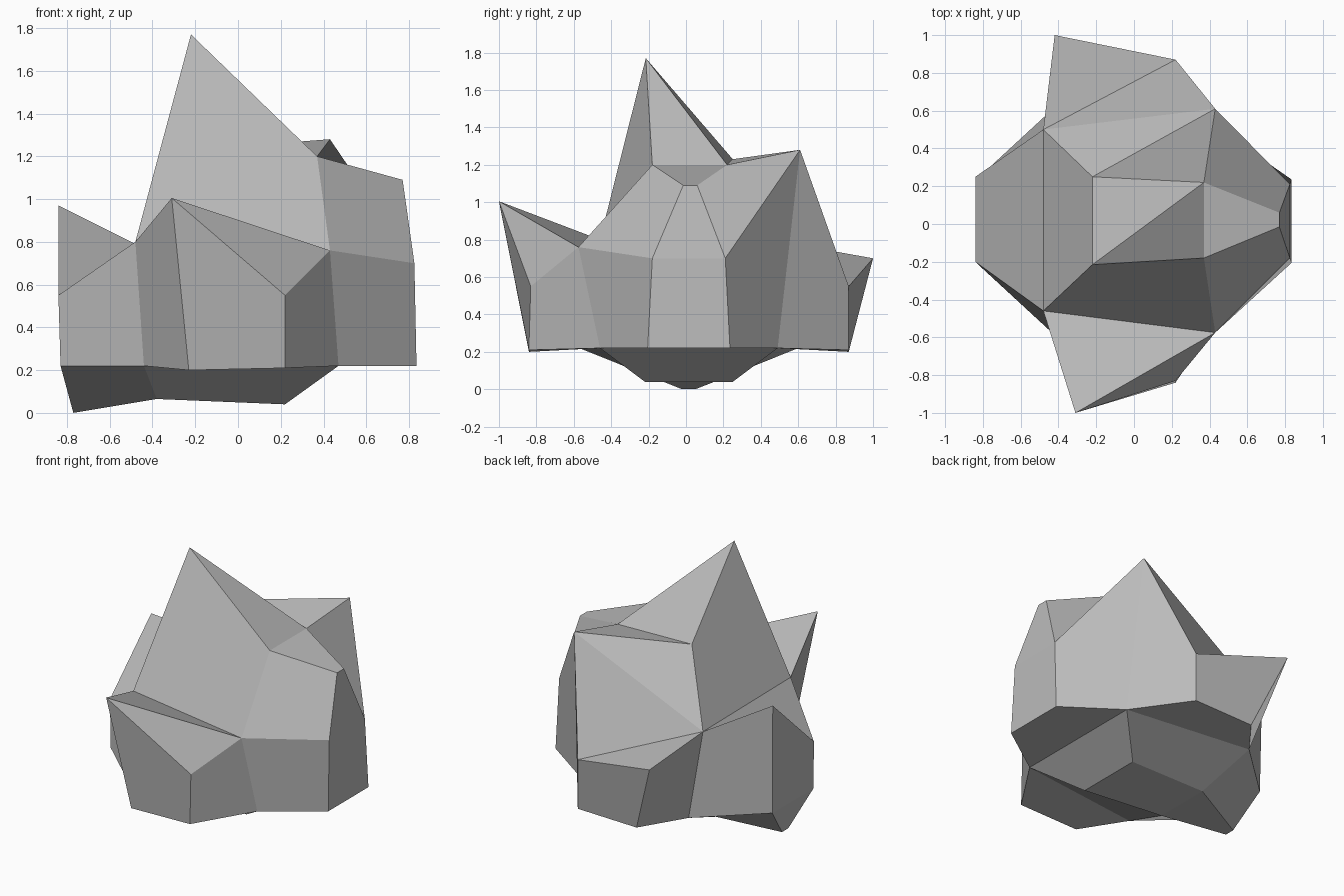
import bpy, bmesh

if "Cube" in bpy.data.objects:
    bpy.data.objects.remove(bpy.data.objects["Cube"])

stone = bpy.data.materials.new("grey_stone")
stone.diffuse_color = (0.5, 0.5, 0.5, 1)
stone.use_nodes = True
stone.node_tree.nodes["Principled BSDF"].inputs["Base Color"].default_value = stone.diffuse_color

bm = bmesh.new()
V = lambda x, y, z: bm.verts.new((x, y, z))
MID = 0.015  # plane the lower half is mirrored about


def pair(x, half, z):
    """Front and back vertex of a mirrored pair."""
    return V(x, MID - half, z), V(x, MID + half, z)


def half_cap(spine, knee, out_knee, out_spine):
    """Slope beside the central strip, plus the flap beyond it."""
    _, s1, s2, s3, s4, s5 = spine
    for f in ((s1, s2, s3, knee), (s3, s4, s5, knee)):
        bm.faces.new(f)
    return bm.faces.new((s1, knee, out_knee, out_spine))


def strip(front, back):
    for i in range(5):
        bm.faces.new((front[i], front[i + 1], back[i + 1], back[i]))


# upper half: front and back spines running left to right
top_f = [V(-.84, -.20, .55), V(-.48, -.46, .80), V(-.22, -.215, 1.77),
         V(.37, -.18, 1.20), V(.77, -.015, 1.09), V(.825, -.18, .70)]
top_b = [V(-.84, .25, .97), V(-.48, .50, .79), V(-.22, .25, 1.23),
         V(.37, .22, 1.20), V(.77, .06, 1.09), V(.825, .21, .70)]
knee_f, flap_f, tip_f = V(.43, -.575, .76), V(.22, -.83, .55), V(-.31, -1, 1.005)
knee_b, flap_b, tip_b = V(.43, .61, 1.28), V(.22, .87, .55), V(-.42, 1, .70)
strip(top_f, top_b)
flap_face_f = half_cap(top_f, knee_f, flap_f, tip_f)
flap_face_b = half_cap(top_b, knee_b, flap_b, tip_b)

# lower half: same layout, running right to left
low = [pair(.835, .22, .22), pair(.47, .475, .22), pair(.22, .235, .04),
       pair(-.38, .20, .065), pair(-.77, .035, 0), pair(-.83, .225, .22)]
low_f, low_b = [p[0] for p in low], [p[1] for p in low]
lknee, lspur, lflap = pair(-.44, .585, .22), pair(-.23, .855, .20), pair(.22, .855, .21)
strip(low_f, low_b)
for i, spine in enumerate((low_f, low_b)):
    half_cap(spine, lknee[i], lspur[i], lflap[i])

# side wall between the two rims
upper = [top_f[0], top_f[1], tip_f, flap_f, knee_f, top_f[5],
         top_b[5], knee_b, flap_b, tip_b, top_b[1], top_b[0]]
lower = [low_f[5], lknee[0], lspur[0], lflap[0], low_f[1], low_f[0],
         low_b[0], low_b[1], lflap[1], lspur[1], lknee[1], low_b[5]]
for i in range(12):
    j = (i + 1) % 12
    bm.faces.new((upper[i], upper[j], lower[j], lower[i]))

# creases across the bent faces
for a, b in ((tip_f, knee_f), (top_b[1], flap_b), (top_b[1], knee_b)):
    if not bm.edges.get((a, b)):
        bmesh.ops.connect_verts(bm, verts=[a, b])
for a, b in ((top_f[2], top_b[3]), (top_b[2], knee_b)):
    bmesh.ops.connect_verts(bm, verts=[a, b])

bmesh.ops.recalc_face_normals(bm, faces=bm.faces)
mesh = bpy.data.meshes.new("boulder")
bm.to_mesh(mesh)
bm.free()
mesh.materials.append(stone)
boulder = bpy.data.objects.new("boulder", mesh)
bpy.context.collection.objects.link(boulder)
